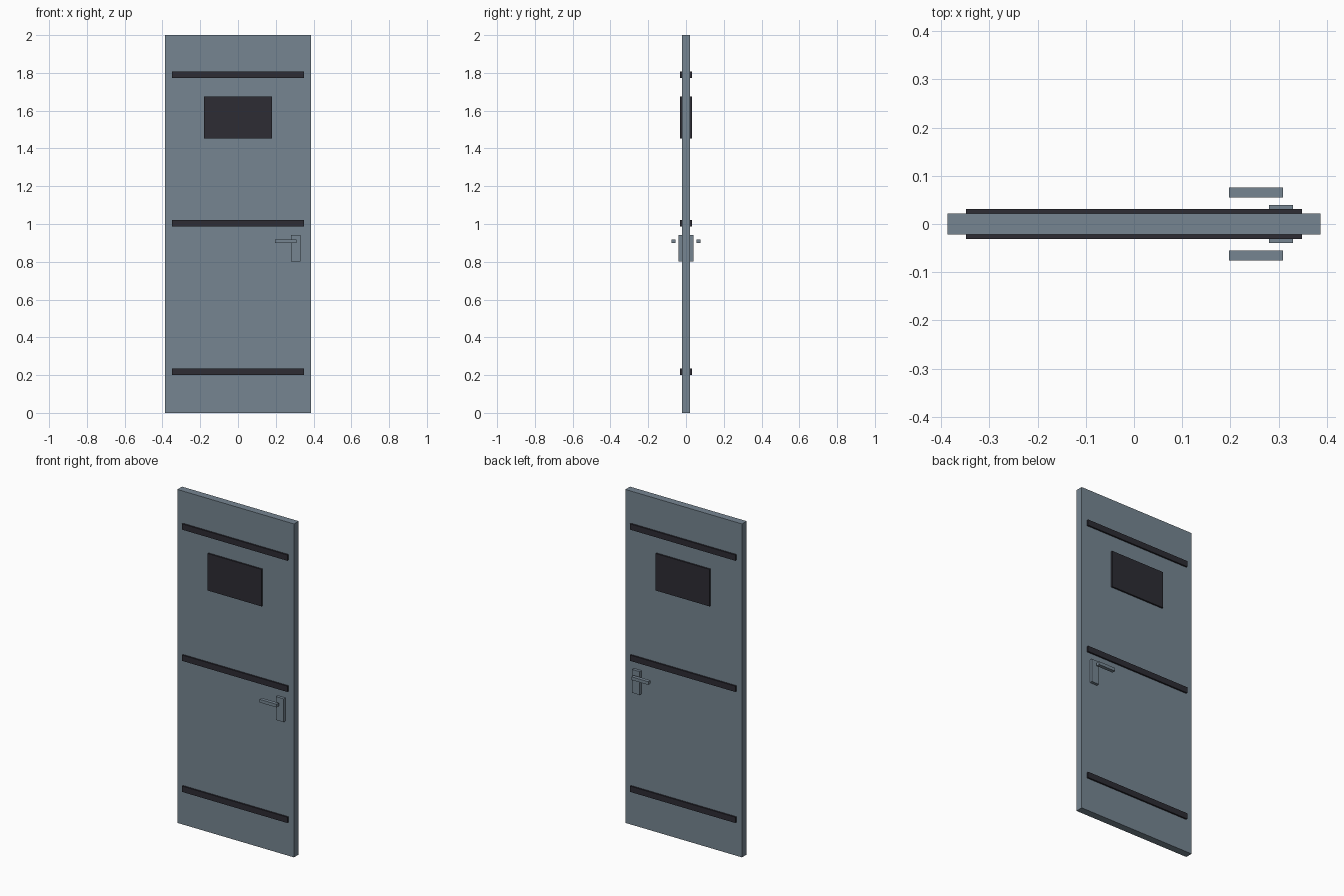
import bpy

if "Cube" in bpy.data.objects:
    bpy.data.objects.remove(bpy.data.objects["Cube"])


def material(name, rgb):
    m = bpy.data.materials.new(name)
    m.diffuse_color = (*rgb, 1)
    m.use_nodes = True
    m.node_tree.nodes["Principled BSDF"].inputs["Base Color"].default_value = m.diffuse_color
    return m


steel = material("blue grey steel", (0.18, 0.235, 0.285))
dark = material("dark iron", (0.026, 0.025, 0.034))


def box(name, x, y, z, mat):
    """Box from (min, max) ranges on each axis."""
    bpy.ops.mesh.primitive_cube_add(size=1, location=[sum(r) / 2 for r in (x, y, z)])
    ob = bpy.context.object
    ob.name = name
    ob.scale = [r[1] - r[0] for r in (x, y, z)]
    bpy.ops.object.transform_apply(location=False, rotation=False, scale=True)
    ob.data.materials.append(mat)
    return ob


def both_sides(name, x, y, z, mat):
    """The same box on the front and the back of the door."""
    box("front_" + name, x, (-y[1], -y[0]), z, mat)
    box("back_" + name, x, y, z, mat)


T = 0.022  # half thickness of the door
box("door_panel", (-0.387, 0.387), (-T, T), (0, 2), steel)

# Horizontal reinforcing strips
for label, zc in (("lower", 0.217), ("middle", 1.003), ("upper", 1.79)):
    both_sides(label + "_strip", (-0.349, 0.349), (T, 0.0315), (zc - 0.0175, zc + 0.0175), dark)

# Dark window plate
both_sides("window", (-0.179, 0.179), (T, 0.0315), (1.453, 1.675), dark)

# Lock plate and lever handle (the lever stands clear of the plate)
both_sides("lock_plate", (0.28, 0.33), (T, 0.039), (0.802, 0.942), steel)
both_sides("lever_handle", (0.197, 0.309), (0.0545, 0.076), (0.899, 0.918), steel)
